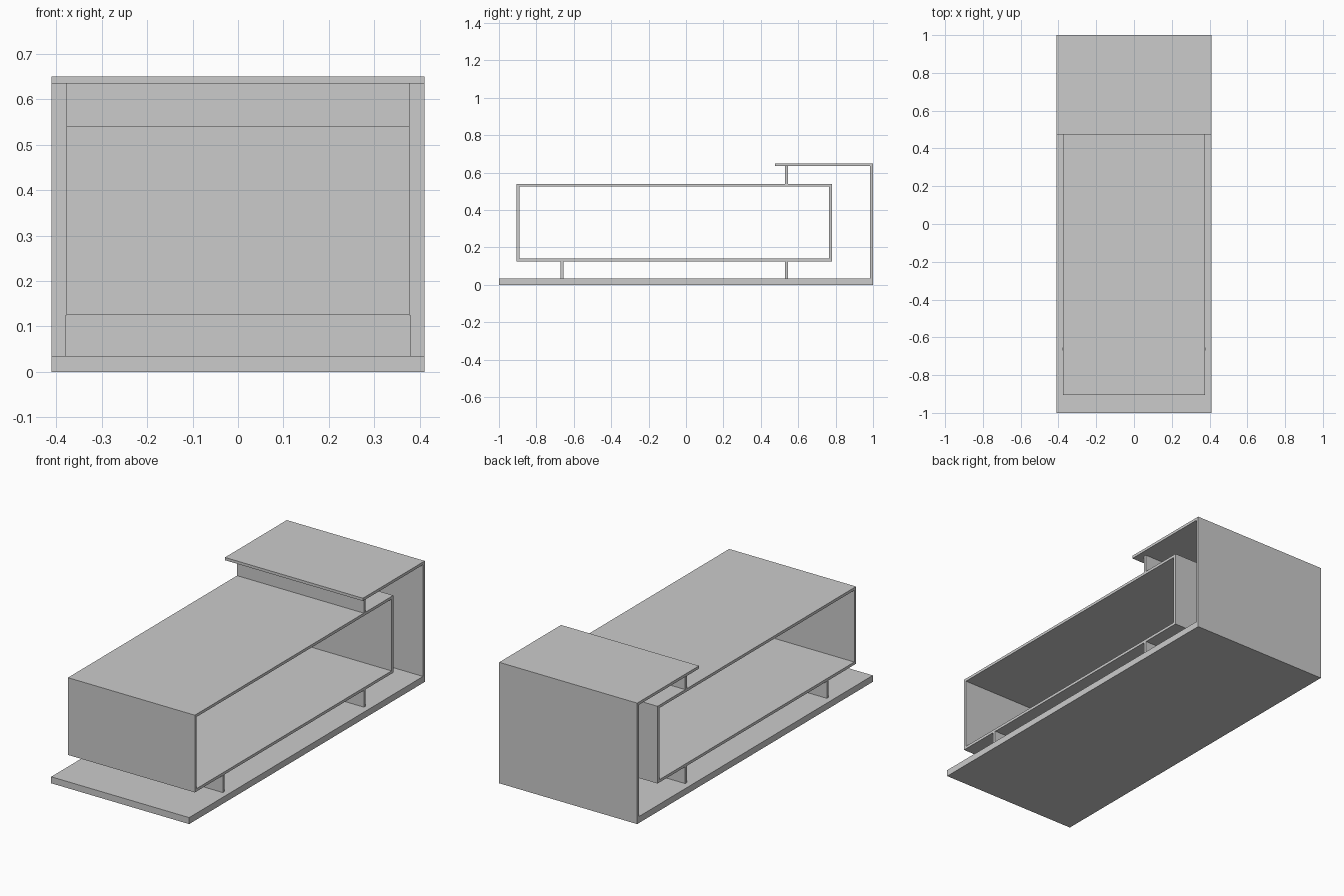
import bpy
import bmesh

cube = bpy.data.objects.get("Cube")
if cube:
    bpy.data.objects.remove(cube, do_unlink=True)

grey = bpy.data.materials.new("plain_grey")
grey.use_nodes = True
colour = (0.6, 0.6, 0.6, 1)
grey.diffuse_color = colour
grey.node_tree.nodes["Principled BSDF"].inputs["Base Color"].default_value = colour

WIDE, NARROW, T = 0.41, 0.377, 0.015


def finish(name, bm):
    bmesh.ops.recalc_face_normals(bm, faces=bm.faces)
    mesh = bpy.data.meshes.new(name)
    bm.to_mesh(mesh)
    bm.free()
    mesh.materials.append(grey)
    obj = bpy.data.objects.new(name, mesh)
    bpy.context.collection.objects.link(obj)


def panel(name, half_width, y0, y1, z0, z1):
    bm = bmesh.new()
    bmesh.ops.create_cube(bm, size=1)
    for v in bm.verts:
        v.co = (v.co.x * 2 * half_width,
                y1 if v.co.y > 0 else y0,
                z1 if v.co.z > 0 else z0)
    finish(name, bm)


def sleeve(name, half_width, y0, y1, z0, z1):
    """Rectangular tube, open at both sides."""
    bm = bmesh.new()
    rings = []
    for x in (-half_width, half_width):
        for d in (0, T):
            corners = ((y0 + d, z0 + d), (y1 - d, z0 + d), (y1 - d, z1 - d), (y0 + d, z1 - d))
            rings.append([bm.verts.new((x, y, z)) for y, z in corners])
    for a, b in ((0, 1), (1, 3), (3, 2), (2, 0)):
        for i in range(4):
            j = (i + 1) % 4
            bm.faces.new((rings[a][i], rings[a][j], rings[b][j], rings[b][i]))
    finish(name, bm)


# Outer frame: base, back wall and overhanging top
panel("base", WIDE, -1, 1, 0, 0.035)
panel("back_wall", WIDE, 1 - T, 1, 0.035, 0.635)
panel("top_shelf", WIDE, 0.475, 1, 0.635, 0.65)

# Floating open-sided box
sleeve("open_box", NARROW, -0.905, 0.78, 0.125, 0.54)

# Cross supports holding the box
panel("front_support", 0.379, -0.67, -0.655, 0.035, 0.125)
panel("rear_support", NARROW, 0.53, 0.545, 0.035, 0.125)
panel("upper_support", NARROW, 0.53, 0.545, 0.54, 0.635)
